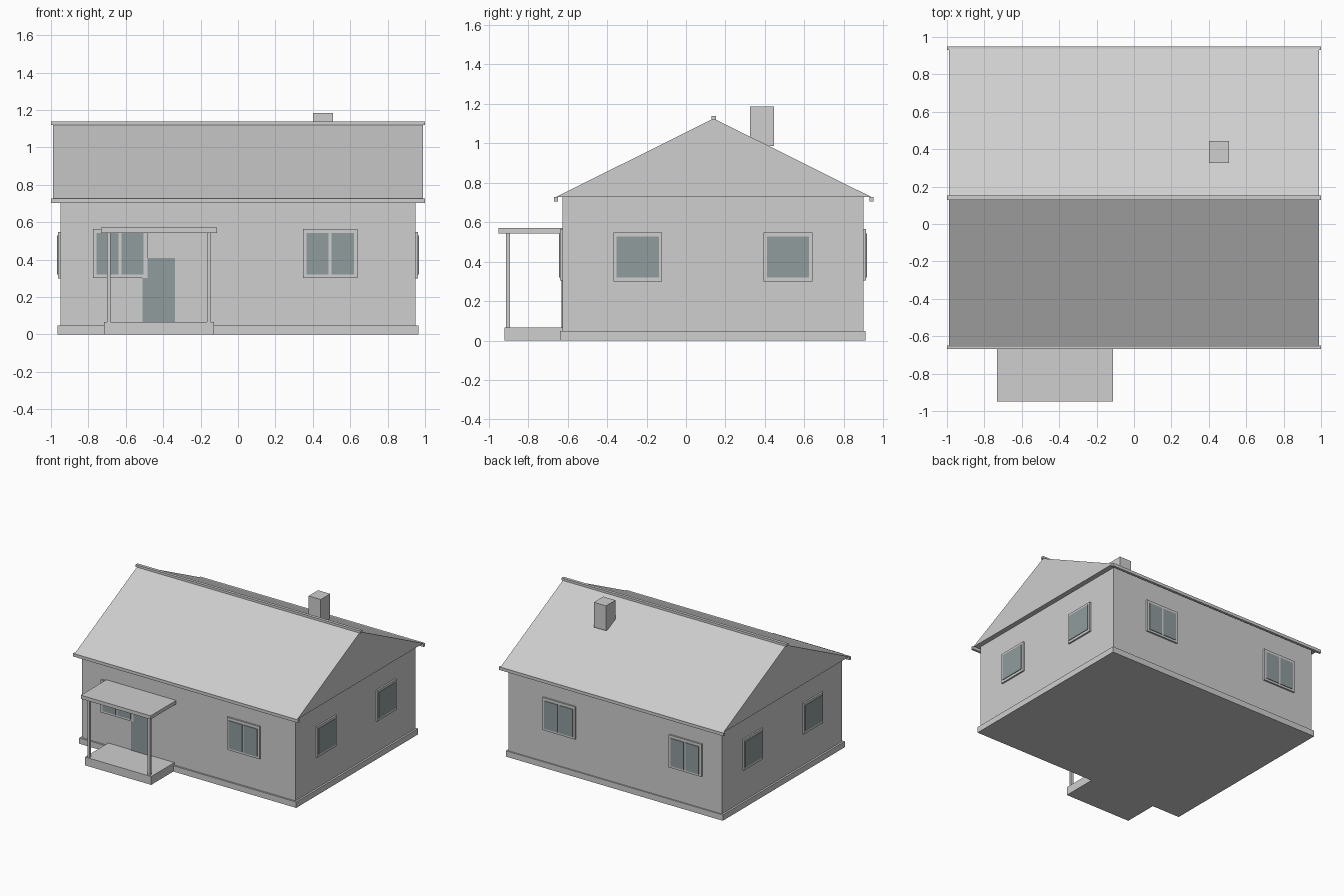
import bpy
import bmesh

if "Cube" in bpy.data.objects:
    bpy.data.objects.remove(bpy.data.objects["Cube"], do_unlink=True)


def make_material(name, colour):
    mat = bpy.data.materials.new(name)
    mat.use_nodes = True
    mat.diffuse_color = colour
    mat.node_tree.nodes["Principled BSDF"].inputs["Base Color"].default_value = colour
    return mat


PLASTER = make_material("light_grey", (0.62, 0.62, 0.62, 1))
GLASS = make_material("grey_blue_glass", (0.28, 0.335, 0.34, 1))


def finish(name, bm, mat):
    bmesh.ops.recalc_face_normals(bm, faces=bm.faces)
    mesh = bpy.data.meshes.new(name)
    bm.to_mesh(mesh)
    bm.free()
    mesh.materials.append(mat)
    obj = bpy.data.objects.new(name, mesh)
    bpy.context.collection.objects.link(obj)
    return obj


def box(name, xs, ys, zs, mat=PLASTER):
    """Box spanning the given x, y and z ranges."""
    bm = bmesh.new()
    bmesh.ops.create_cube(bm, size=1)
    spans = [sorted(s) for s in (xs, ys, zs)]
    for v in bm.verts:
        v.co = [lo if c < 0 else hi for c, (lo, hi) in zip(v.co, spans)]
    return finish(name, bm, mat)


def prism(name, profile, half_length, mat=PLASTER):
    """Extrude a y-z profile along x."""
    bm = bmesh.new()
    face = bm.faces.new([bm.verts.new((-half_length, y, z)) for y, z in profile])
    ext = bmesh.ops.extrude_face_region(bm, geom=[face])
    verts = [g for g in ext["geom"] if isinstance(g, bmesh.types.BMVert)]
    bmesh.ops.translate(bm, verts=verts, vec=(2 * half_length, 0, 0))
    return finish(name, bm, mat)


# Main body
FRONT, BACK, SIDE = -0.625, 0.9, 0.95
box("walls", (-SIDE, SIDE), (FRONT, BACK), (0.02, 0.728))
box("plinth", (-0.965, 0.965), (FRONT - 0.014, BACK + 0.01), (0, 0.047))

# Roof
RIDGE = 0.14
prism("roof", [(-0.66, 0.727), (0.94, 0.727), (RIDGE, 1.125)], 0.99)
box("ridge_cap", (-1, 1), (RIDGE - 0.012, RIDGE + 0.012), (1.12, 1.138))
box("front_gutter", (-1, 1), (-0.669, -0.65), (0.704, 0.728))
box("back_gutter", (-1, 1), (0.93, 0.95), (0.704, 0.728))
box("chimney", (0.4, 0.508), (0.325, 0.445), (0.985, 1.185))

# Double windows on the front and back walls
FRAME, PANE = 0.013, 0.018
for wall, y, out in (("front", FRONT, -1), ("back", BACK, 1)):
    for place, x in (("right", -0.63), ("left", 0.493)):
        name = f"{wall}_{place}_window"
        box(name + "_frame", (x - 0.145, x + 0.145), (y, y + out * FRAME), (0.303, 0.565))
        for hand, s in (("right", -1), ("left", 1)):
            box(f"{name}_{hand}_pane", (x + s * 0.008, x + s * 0.126),
                (y, y + out * PANE), (0.32, 0.542), GLASS)

# Single windows on the side walls
for wall, out in (("right", -1), ("left", 1)):
    x = out * SIDE
    for place, y in (("front", -0.245), ("back", 0.517)):
        name = f"{wall}_{place}_window"
        box(name + "_frame", (x, x + out * FRAME), (y - 0.123, y + 0.123), (0.3, 0.547))
        box(name + "_pane", (x, x + out * PANE), (y - 0.107, y + 0.107), (0.32, 0.528), GLASS)

# Door and porch
box("door", (-0.51, -0.337), (FRONT, FRONT - 0.007), (0.065, 0.41), GLASS)
box("porch_floor", (-0.717, -0.128), (-0.92, FRONT), (0, 0.067))
box("porch_roof", (-0.733, -0.112), (-0.95, FRONT), (0.542, 0.571))
for place, x in (("right", -0.691), ("left", -0.156)):
    box(f"{place}_porch_post", (x - 0.01, x + 0.01), (-0.912, -0.892), (0.06, 0.55))
